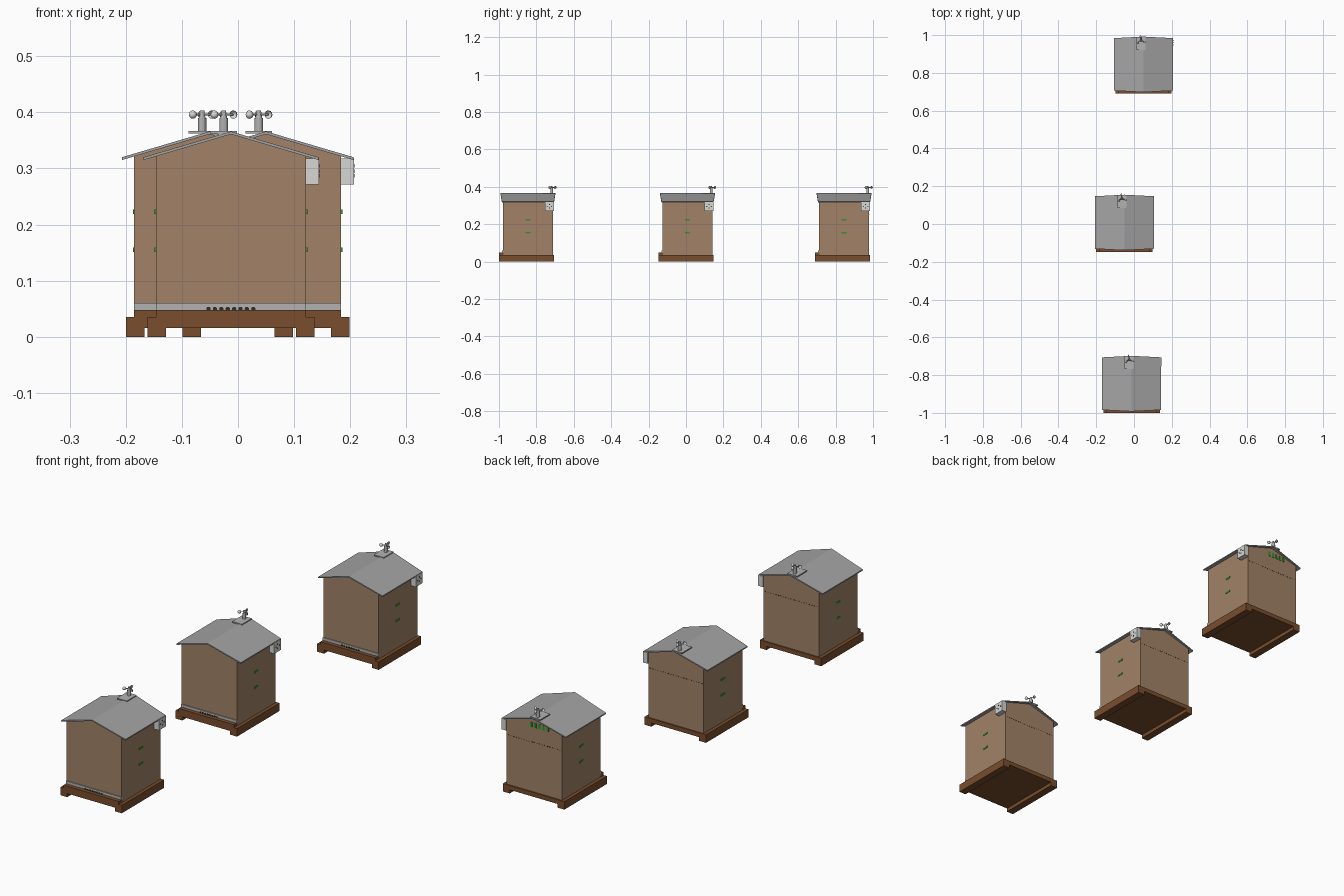
import bpy, bmesh, math
from mathutils import Matrix, Vector

if "Cube" in bpy.data.objects:
    bpy.data.objects.remove(bpy.data.objects["Cube"])


def material(name, rgb):
    m = bpy.data.materials.new(name)
    m.diffuse_color = (*rgb, 1)
    m.use_nodes = True
    m.node_tree.nodes["Principled BSDF"].inputs["Base Color"].default_value = m.diffuse_color
    return m


WOOD = material("hive wood", (0.36, 0.225, 0.135))
BASE = material("dark stained wood", (0.19, 0.075, 0.026))
ROOF = material("roof grey", (0.37, 0.37, 0.37))
METAL = material("metal grey", (0.45, 0.45, 0.45))
PALE = material("pale plastic", (0.68, 0.68, 0.66))
GREEN = material("green", (0.02, 0.32, 0.03))
DARK = material("dark holes", (0.03, 0.025, 0.02))


def finish(bm, name, mat, origin, smooth=False):
    bmesh.ops.recalc_face_normals(bm, faces=bm.faces)
    for f in bm.faces:
        f.smooth = smooth
    me = bpy.data.meshes.new(name)
    bm.to_mesh(me)
    bm.free()
    me.materials.append(mat)
    ob = bpy.data.objects.new(name, me)
    ob.location = origin
    bpy.context.collection.objects.link(ob)
    return ob


def boxes(name, mat, origin, *extents):
    """One object made of boxes, each given as x0, x1, y0, y1, z0, z1."""
    bm = bmesh.new()
    for x0, x1, y0, y1, z0, z1 in extents:
        mtx = (Matrix.Translation(((x0 + x1) / 2, (y0 + y1) / 2, (z0 + z1) / 2))
               @ Matrix.Diagonal((x1 - x0, y1 - y0, z1 - z0, 1)))
        bmesh.ops.create_cube(bm, size=1, matrix=mtx)
    return finish(bm, name, mat, origin)


def prism(name, mat, origin, profile):
    """Closed x,z profile along y; each point carries its own half depth."""
    bm = bmesh.new()
    a = [bm.verts.new((x, -d, z)) for x, z, d in profile]
    b = [bm.verts.new((x, d, z)) for x, z, d in profile]
    n = len(profile)
    bm.faces.new(a)
    bm.faces.new(b)
    for i in range(n):
        j = (i + 1) % n
        bm.faces.new((a[i], a[j], b[j], b[i]))
    return finish(bm, name, mat, origin)


def rods(name, mat, origin, *segments):
    """Cylinders or cones between two points: p, q, r1, r2."""
    bm = bmesh.new()
    for p, q, r1, r2 in segments:
        p, q = Vector(p), Vector(q)
        rot = (q - p).to_track_quat('Z', 'Y').to_matrix().to_4x4()
        bmesh.ops.create_cone(bm, cap_ends=True, segments=12, radius1=r1, radius2=r2,
                              depth=(q - p).length,
                              matrix=Matrix.Translation((p + q) / 2) @ rot)
    return finish(bm, name, mat, origin)


def wind_gauge(o):
    px, py, pz = -0.013, 0.127, 0.394
    boxes("gauge_plate", METAL, o, (px - 0.024, px + 0.024, 0.077, 0.145, 0.362, 0.367))
    segs = [((px, py, 0.366), (px, py, 0.39), 0.0075, 0.0075),
            ((px, py, 0.39), (px, py, 0.403), 0.006, 0.004)]
    # three open half-round cups on arms
    bm = bmesh.new()
    for k in range(3):
        a = math.radians(90 + 120 * k)
        c = Vector((px + 0.0195 * math.cos(a), py + 0.0195 * math.sin(a), pz + 0.002))
        segs.append(((px, py, c.z), tuple(c), 0.0015, 0.0015))
        new = bmesh.ops.create_uvsphere(bm, u_segments=12, v_segments=8, radius=0.0075)["verts"]
        bmesh.ops.delete(bm, geom=[v for v in new if v.co.z < -0.001], context='VERTS')
        keep = [v for v in new if v.is_valid]
        turn = Vector((-math.sin(a), math.cos(a), 0)).to_track_quat('Z', 'Y').to_matrix().to_4x4()
        bmesh.ops.transform(bm, verts=keep, matrix=Matrix.Translation(c) @ turn)
    finish(bm, "gauge_cups", PALE, o, smooth=True)
    rods("gauge_post", METAL, o, *segs)


def hive(cx, cy, vent):
    o = (cx, cy, 0)
    # stand: two runners, deck and landing step
    boxes("stand", BASE, o,
          (-0.149, -0.116, -0.155, 0.139, 0, 0.016),
          (0.116, 0.149, -0.155, 0.139, 0, 0.016),
          (-0.149, 0.149, -0.155, 0.139, 0.016, 0.035),
          (-0.134, 0.134, -0.155, -0.13, 0.035, 0.048))
    boxes("entrance_strip", METAL, o, (-0.134, 0.134, -0.138, -0.13, 0.048, 0.060))
    rods("entrance_holes", DARK, o,
         *[((x, -0.1395, 0.0495), (x, -0.137, 0.0495), 0.004, 0.004)
           for x in [-0.04 + i * 0.0114 for i in range(8)]])
    # body with gable ends
    d = 0.134
    prism("hive_body", WOOD, o, [(-0.134, 0.035, d), (0.134, 0.035, d), (0.134, 0.322, d),
                                 (0, 0.362, d), (-0.134, 0.322, d)])
    # pitched roof, ridge a little longer than the eaves
    e, r = 0.139, 0.147
    prism("roof", ROOF, o, [(-0.156, 0.315, e), (0, 0.361, r), (0.156, 0.315, e),
                            (0.156, 0.320, e), (0, 0.366, r), (-0.156, 0.320, e)])
    # green grips on both sides
    boxes("side_grips", GREEN, o,
          *[(s * 0.1345 - 0.0015, s * 0.1345 + 0.0015, -0.013, 0.013, z - 0.004, z + 0.004)
            for s in (-1, 1) for z in (0.155, 0.223)])
    # seam of small slots on the back
    boxes("back_slots", DARK, o,
          *[(x - 0.0025, x + 0.0025, 0.133, 0.1348, 0.251, 0.2535)
            for x in [-0.125 + i * 0.0125 for i in range(21)]])
    # sensor box with dots on its outer face
    boxes("sensor_box", PALE, o, (0.134, 0.157, 0.091, 0.139, 0.271, 0.318))
    rods("sensor_dots", DARK, o,
         *[((0.156, 0.115 + y, 0.295 + z), (0.1578, 0.115 + y, 0.295 + z), 0.003, 0.003)
           for y, z in ((-0.012, 0), (0, 0.01), (0.012, 0), (0, -0.008))])
    wind_gauge(o)
    if vent:  # green bars seen in the back gable
        boxes("gable_vent", GREEN, o,
              *[(x - 0.005, x + 0.005, 0.133, 0.136, 0.318, 0.338)
                for x in (-0.065, -0.045, -0.025, -0.005, 0.015)])


hive(-0.0125, -0.845, False)
hive(-0.051, 0.008, False)
hive(0.050, 0.845, True)
